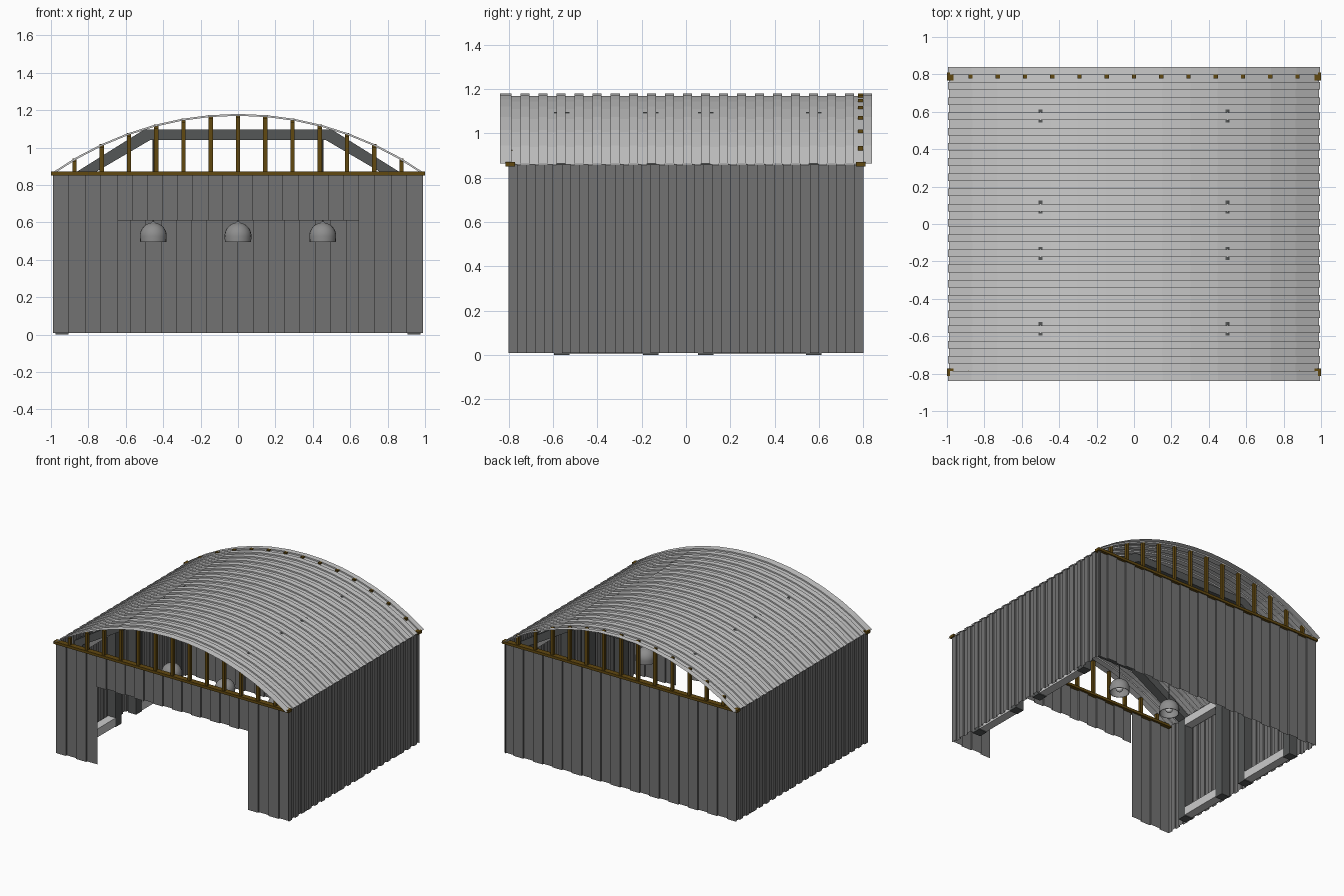
import bpy, math

if "Cube" in bpy.data.objects:
    bpy.data.objects.remove(bpy.data.objects["Cube"])


def material(name, r, g, b):
    m = bpy.data.materials.new(name)
    m.diffuse_color = (r, g, b, 1)
    m.use_nodes = True
    m.node_tree.nodes["Principled BSDF"].inputs["Base Color"].default_value = m.diffuse_color
    return m


wood = material("dark_wood", 0.12, 0.065, 0.005)
wall_grey = material("wall_grey", 0.17, 0.17, 0.17)
roof_grey = material("roof_grey", 0.60, 0.60, 0.60)
frame_grey = material("frame_grey", 0.09, 0.095, 0.095)
rail_grey = material("rail_grey", 0.75, 0.75, 0.75)
lamp_grey = material("lamp_grey", 0.27, 0.27, 0.27)


def add_mesh(name, verts, faces, mat):
    me = bpy.data.meshes.new(name)
    me.from_pydata(verts, [], faces)
    me.update()
    ob = bpy.data.objects.new(name, me)
    bpy.context.collection.objects.link(ob)
    me.materials.append(mat)
    return ob


def box(name, x0, x1, y0, y1, z0, z1, mat):
    v = [(x, y, z) for x in (x0, x1) for y in (y0, y1) for z in (z0, z1)]
    f = [(0, 1, 3, 2), (4, 6, 7, 5), (0, 4, 5, 1), (2, 3, 7, 6), (0, 2, 6, 4), (1, 5, 7, 3)]
    return add_mesh(name, v, f, mat)


def wave(a, b, period, first=0):
    """Square corrugation: (position, depth 0..1) pairs from a to b."""
    n = max(1, round((b - a) / period))
    p = (b - a) / n
    pts = []
    for i in range(n):
        pts += [(a + p * (i + t), d if first == 0 else 1 - d)
                for t, d in ((0, 0), (0.5, 0), (0.5, 1), (1, 1))]
    return pts


def sheet(name, rows, mat):
    """Skin a grid of points."""
    w = len(rows[0])
    faces = [(r * w + c, r * w + c + 1, (r + 1) * w + c + 1, (r + 1) * w + c)
             for r in range(len(rows) - 1) for c in range(w - 1)]
    return add_mesh(name, [p for row in rows for p in row], faces, mat)


# Corrugated end walls
def end_wall(name, x0, x1, y, z0, z1):
    inward = -math.copysign(0.012, y)
    prof = wave(x0, x1, 0.165)
    if y > 0:
        prof.reverse()
    sheet(name, [[(x, y + inward * d, z) for x, d in prof] for z in (z0, z1)], wall_grey)


end_wall("back_wall", -0.99, 0.99, 0.80, 0.01, 0.86)
end_wall("front_wall_left", -0.99, -0.645, -0.80, 0.01, 0.86)
end_wall("front_wall_right", 0.645, 0.99, -0.80, 0.01, 0.86)
end_wall("front_wall_top", -0.645, 0.645, -0.80, 0.61, 0.86)

# Corrugated side walls
for side, s in (("left", -1), ("right", 1)):
    prof = wave(-0.80, 0.80, 0.08)[::s]
    sheet(side + "_wall", [[(s * (0.99 - 0.012 * d), y, z) for y, d in prof]
                           for z in (0.01, 0.86)], wall_grey)

# Arched corrugated roof
RISE, HALF, SEG = 0.315, 0.995, 14
R = (HALF ** 2 + RISE ** 2) / (2 * RISE)
CZ = 1.18 - R
ang = math.asin(HALF / R)


def roof_z(x):
    return CZ + math.sqrt(R * R - x * x)


roof_prof = [(-0.84, 0), (-0.787, 0)] + wave(-0.787, 0.84, 0.081, first=1)
rows = []
for i in range(SEG + 1):
    a = ang - 2 * ang * i / SEG
    rows.append([((R - 0.01 * d) * math.sin(a), y, CZ + (R - 0.01 * d) * math.cos(a))
                 for y, d in reversed(roof_prof)])
sheet("roof", rows, roof_grey)

# Timber plates and gable studs
for end, y in (("front", -0.793), ("back", 0.788)):
    box(end + "_plate", -1.0, 1.0, y - 0.021, y + 0.021, 0.852, 0.872, wood)
    for k in range(-6, 7):
        x = k * 0.1457
        top = roof_z(x) - (0.018 if y < 0 else 0.0)
        box(end + "_stud", x - 0.011, x + 0.011, y - 0.011, y + 0.011, 0.872, top, wood)

# Steel portal frames
outer = [(0.975, 0.0), (0.975, 0.800), (0.50, 1.0975)]
inner = [(0.905, 0.0), (0.905, 0.785), (0.47, 1.04)]
half_path = list(zip(outer, inner))
path = [((-o[0], o[1]), (-n[0], n[1])) for o, n in half_path] + half_path[::-1]
frame_y = (-0.56, -0.158, 0.09, 0.577)
for fy in frame_y:
    verts, faces = [], []
    for o, n in path:
        verts += [(p[0], fy + dy, p[1]) for p, dy in
                  ((o, -0.035), (o, 0.035), (n, 0.035), (n, -0.035))]
    for i in range(len(path) - 1):
        faces += [(4 * i + j, 4 * i + 4 + j, 4 * i + 4 + (j + 1) % 4, 4 * i + (j + 1) % 4)
                  for j in range(4)]
    e = 4 * (len(path) - 1)
    faces += [(0, 1, 2, 3), (e + 3, e + 2, e + 1, e)]
    add_mesh("portal_frame", verts, [f[::-1] for f in faces], frame_grey)

# Floor and eave rails joining each pair of frames
for s in (-1, 1):
    xa, xb = sorted((s * 0.905, s * 0.97))
    for a, b in (frame_y[:2], frame_y[2:]):
        box("floor_rail", xa, xb, a + 0.035, b - 0.035, 0.006, 0.07, rail_grey)
        box("eave_rail", xa, xb, a + 0.035, b - 0.035, 0.73, 0.79, rail_grey)


# Hanging lamps: lathed shade, bulb and thin cord
def lathe(name, prof, x, y, n, mat):
    verts = [(x + r * math.cos(2 * math.pi * k / n), y + r * math.sin(2 * math.pi * k / n), z)
             for r, z in prof for k in range(n)]
    faces = [(i * n + k, (i + 1) * n + k, (i + 1) * n + (k + 1) % n, i * n + (k + 1) % n)
             for i in range(len(prof) - 1) for k in range(n)]
    ob = add_mesh(name, verts, faces, mat)
    bpy.context.view_layer.objects.active = ob
    ob.select_set(True)
    bpy.ops.object.shade_smooth_by_angle(angle=math.radians(40))
    ob.select_set(False)


def arc(r, z, a0, a1, n=10):
    angles = [math.radians(a0 + (a1 - a0) * i / n) for i in range(n + 1)]
    return [(r * math.cos(t), z + r * math.sin(t)) for t in angles]


shade = ([(0.006, 0.605)] + arc(0.072, 0.527, 80, 0) + [(0.070, 0.495), (0.066, 0.495)]
         + arc(0.067, 0.525, 0, 85))
for x in (-0.453, 0.0, 0.453):
    lathe("lamp_shade", shade, x, -0.158, 20, lamp_grey)
    lathe("lamp_bulb", arc(0.026, 0.527, 89, -89), x, -0.158, 12, rail_grey)
    lathe("lamp_cord", [(0.004, 1.05), (0.004, 0.58)], x, -0.158, 8, frame_grey)
